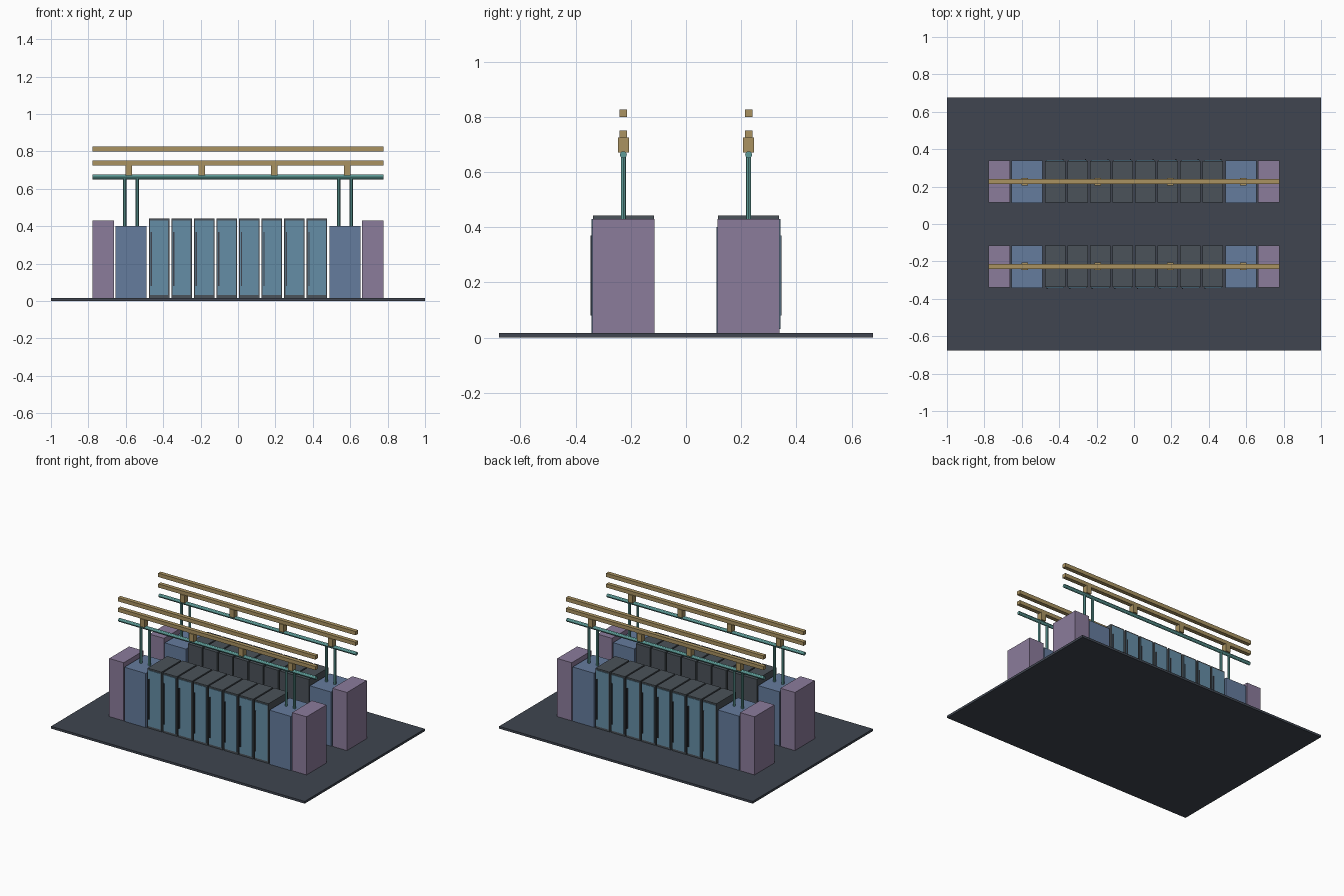
import bpy
from math import pi

if "Cube" in bpy.data.objects:
    bpy.data.objects.remove(bpy.data.objects["Cube"])


def material(name, rgb):
    m = bpy.data.materials.new(name)
    m.diffuse_color = (*rgb, 1)
    m.use_nodes = True
    m.node_tree.nodes["Principled BSDF"].inputs["Base Color"].default_value = m.diffuse_color
    return m


DARK = material("dark", (0.05, 0.06, 0.08))
FRAME = material("frame", (0.07, 0.085, 0.1))
DOOR = material("door_blue", (0.13, 0.27, 0.38))
COOL = material("cooling_blue", (0.13, 0.2, 0.34))
POWER = material("power_purple", (0.26, 0.2, 0.33))
PIPE = material("pipe_teal", (0.11, 0.33, 0.31))
BUS = material("bus_gold", (0.4, 0.29, 0.12))


def box(name, x, y, z, mat):
    """Box from (min, max) ranges on each axis."""
    bpy.ops.mesh.primitive_cube_add(
        size=1, location=[(r[0] + r[1]) / 2 for r in (x, y, z)])
    o = bpy.context.object
    o.name = name
    o.scale = [abs(r[1] - r[0]) for r in (x, y, z)]
    bpy.ops.object.transform_apply(location=False, rotation=False, scale=True)
    o.data.materials.append(mat)
    return o


def pipe(name, loc, radius, length, rot=(0, 0, 0)):
    bpy.ops.mesh.primitive_cylinder_add(
        vertices=12, radius=radius, depth=length, location=loc, rotation=rot)
    o = bpy.context.object
    o.name = name
    o.data.materials.append(PIPE)
    bpy.ops.object.shade_smooth_by_angle()


def span(c, w):
    return (c - w / 2, c + w / 2)


FLOOR = 0.016
box("floor_slab", (-1, 1), (-0.677, 0.677), (0, FLOOR), DARK)

# Two rows facing away from each other; s is the direction a row faces
for row, s in (("front", -1), ("back", 1)):
    yc = 0.227 * s

    # Server cabinets with door and handle
    for i in range(8):
        xc = (i - 3.5) * 0.1205
        tag = f"{row}_rack_{i + 1}"
        box(tag + "_body", span(xc, 0.11), span(yc, 0.222), (FLOOR, 0.442), FRAME)
        box(tag + "_door", span(xc, 0.097), (s * 0.336, s * 0.342), (0.032, 0.431), DOOR)
        box(tag + "_handle", span(xc + s * 0.042, 0.007), (s * 0.341, s * 0.347),
            (0.08, 0.37), DARK)

    # Cooling and power cabinets at both ends
    for side, e in (("left", -1), ("right", 1)):
        box(f"{row}_{side}_cooling_unit", span(0.572 * e, 0.168),
            (yc - 0.116, yc + 0.112), (FLOOR, 0.402), COOL)
        box(f"{row}_{side}_power_cabinet", span(0.721 * e, 0.114),
            span(yc, 0.224), (FLOOR, 0.43), POWER)
        for k, dx in enumerate((-0.033, 0.033)):
            pipe(f"{row}_{side}_riser_{k + 1}", (0.572 * e + dx, yc, 0.53),
                 0.009, 0.26)

    # Overhead pipe, bus bars and tap boxes
    pipe(row + "_header_pipe", (0, yc, 0.663), 0.0125, 1.556, (0, pi / 2, 0))
    box(row + "_lower_busway", (-0.778, 0.778), span(yc, 0.028), (0.725, 0.751), BUS)
    box(row + "_upper_busway", (-0.778, 0.778), span(yc, 0.028), (0.8, 0.827), BUS)
    for k in range(4):
        box(f"{row}_tap_box_{k + 1}", span((k - 1.5) * 0.389, 0.036),
            span(yc, 0.04), (0.671, 0.726), BUS)
